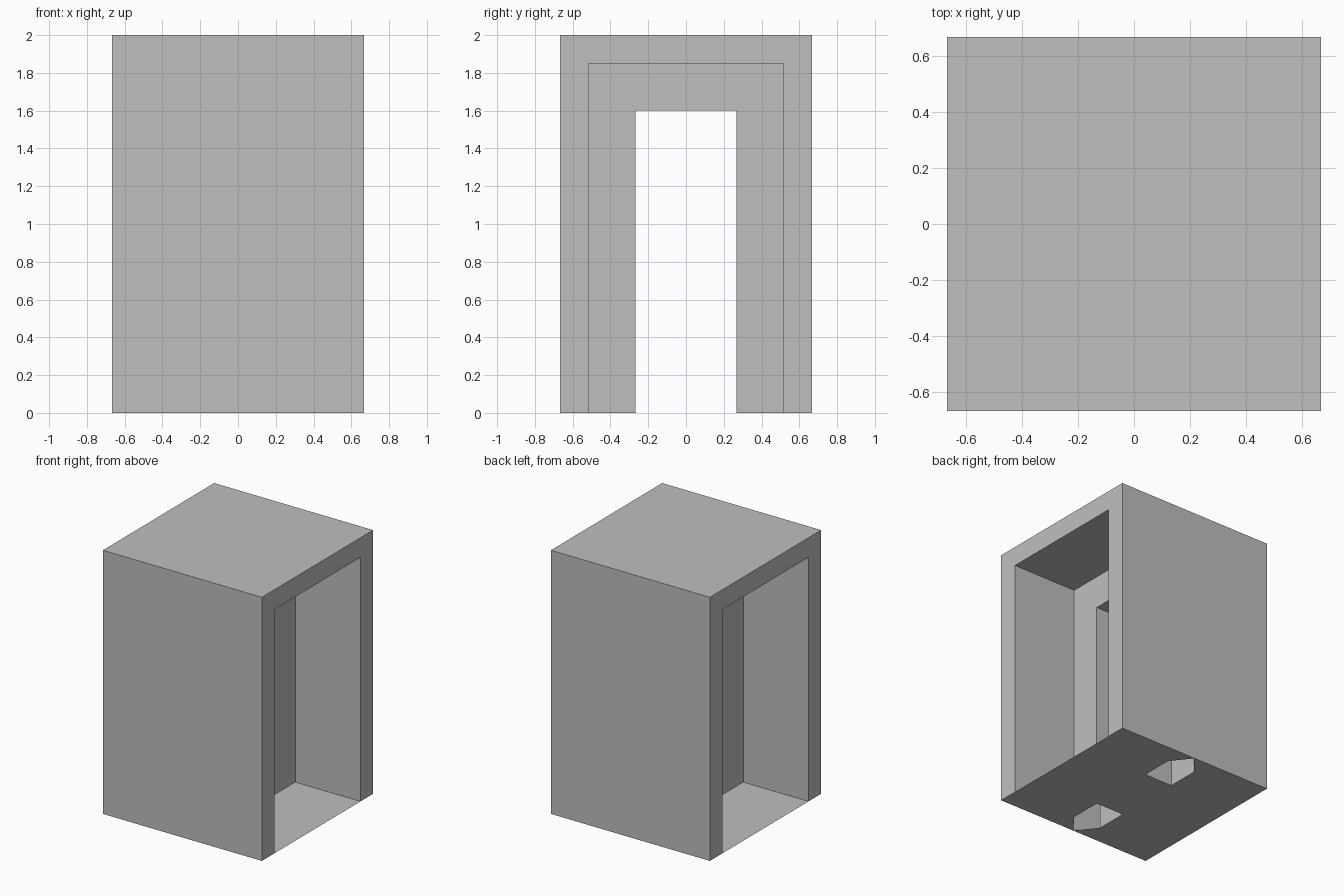
import bpy
import bmesh

cube = bpy.data.objects.get("Cube")
if cube:
    bpy.data.objects.remove(cube, do_unlink=True)

grey = bpy.data.materials.new("plain grey")
grey.use_nodes = True
colour = (0.52, 0.52, 0.52, 1)
grey.diffuse_color = colour
grey.node_tree.nodes["Principled BSDF"].inputs["Base Color"].default_value = colour

SIDE = 0.667    # half width of the block
WALL = 0.12     # half thickness of the middle wall
RECESS = 0.515  # half width of the side recesses
DOOR = 0.267    # half width of the doorway


def arch(half, top):
    """Points of a square arch, as (y, z)."""
    return [(-half, 0), (-half, top), (half, top), (half, 0)]


def make_part(name, faces):
    """Build the +x half of a part and mirror it."""
    bm = bmesh.new()
    for face in faces:
        bm.faces.new([bm.verts.new(p) for p in face])
    bmesh.ops.remove_doubles(bm, verts=bm.verts, dist=0.0001)
    mesh = bpy.data.meshes.new(name)
    bm.to_mesh(mesh)
    bm.free()
    mesh.materials.append(grey)
    obj = bpy.data.objects.new(name, mesh)
    bpy.context.collection.objects.link(obj)
    obj.modifiers.new("mirror", "MIRROR").use_axis[0] = True


def sleeve(path, x0, x1, inward=False):
    """Sweep an arch along x."""
    faces = []
    for a, b in zip(path, path[1:]):
        quad = [(x0, *a), (x1, *a), (x1, *b), (x0, *b)]
        faces.append(quad[::-1] if inward else quad)
    return faces


def frame(outer, inner, x):
    """Flat face between two arches, facing outwards."""
    return [[(x, *outer[i]), (x, *inner[i]), (x, *inner[i + 1]), (x, *outer[i + 1])]
            for i in range(len(outer) - 1)]


body, recess, door = arch(SIDE, 2), arch(RECESS, 1.85), arch(DOOR, 1.6)

# Outer walls and roof, and the rims of the side openings
make_part("outer_walls", sleeve(body, 0, SIDE))
make_part("opening_rim", frame(body, recess, SIDE))

# Recess lining, middle wall and doorway
make_part("recess_lining", sleeve(recess, WALL, SIDE, inward=True))
make_part("middle_wall", frame(recess, door, WALL))
make_part("doorway_lining", sleeve(door, 0, WALL, inward=True))

# Thin floor, left open beneath the hollow middle wall
edge = [(0, SIDE), (SIDE, SIDE), (SIDE, -SIDE), (0, -SIDE),
        (WALL, -RECESS), (WALL, -DOOR), (0, -DOOR),
        (0, DOOR), (WALL, DOOR), (WALL, RECESS)]
make_part("floor", [[(x, y, 0) for x, y in edge]])
